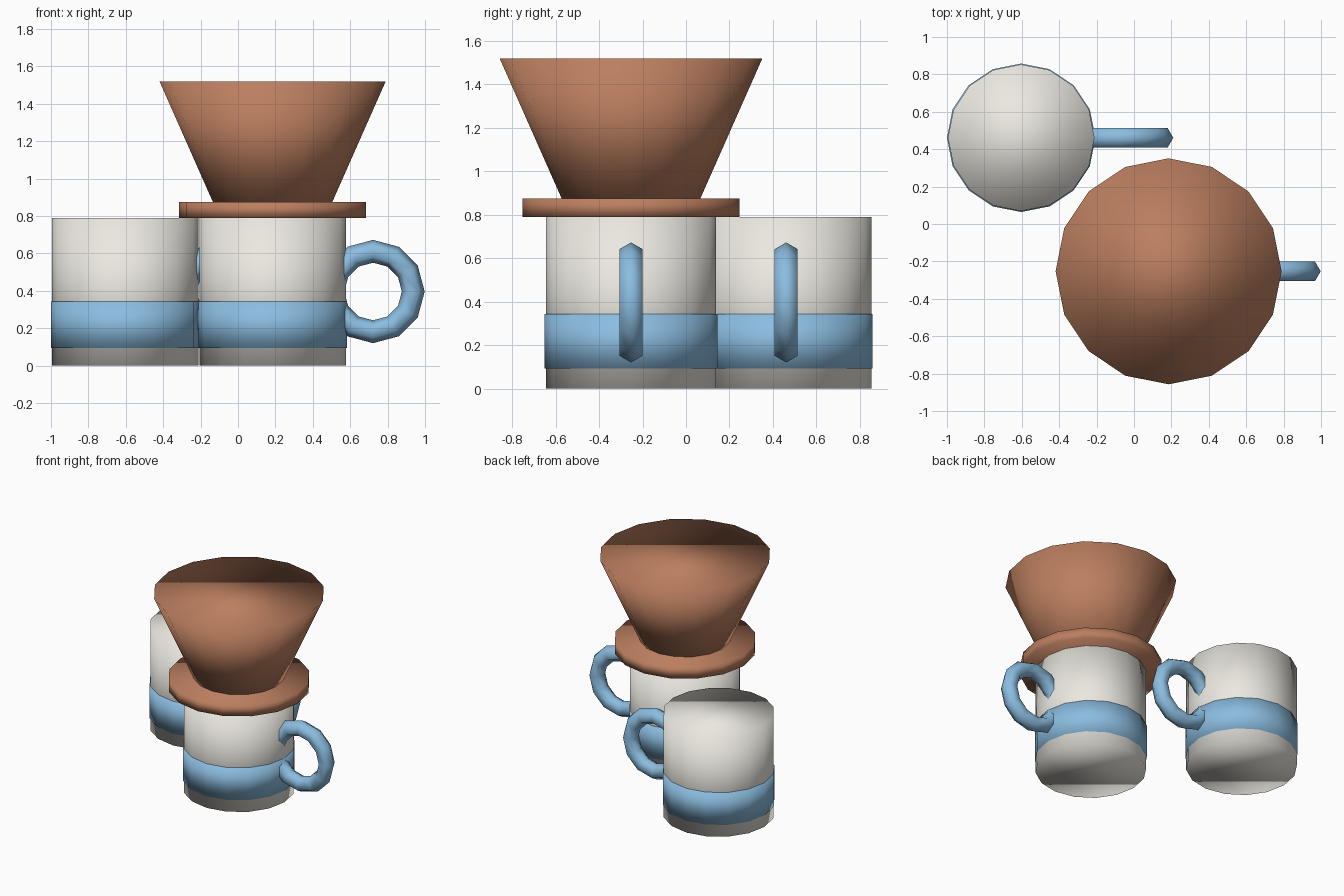
import bpy
from math import pi

if "Cube" in bpy.data.objects:
    bpy.data.objects.remove(bpy.data.objects["Cube"])

SIDES = 16


def material(name, color):
    m = bpy.data.materials.new(name)
    m.diffuse_color = (*color, 1)
    m.use_nodes = True
    m.node_tree.nodes["Principled BSDF"].inputs["Base Color"].default_value = m.diffuse_color
    return m


CREAM = material("cream_glaze", (0.83, 0.81, 0.75))
BLUE = material("blue_glaze", (0.26, 0.51, 0.75))
CLAY = material("clay", (0.50, 0.21, 0.115))


def finish(name, mat):
    # The whole model is smooth shaded, caps included
    ob = bpy.context.object
    ob.name = name
    ob.data.materials.append(mat)
    bpy.ops.object.shade_smooth()
    return ob


def frustum(name, mat, x, y, z0, z1, r0, r1):
    bpy.ops.mesh.primitive_cone_add(vertices=SIDES, radius1=r0, radius2=r1, depth=z1 - z0,
                                    location=(x, y, (z0 + z1) / 2))
    return finish(name, mat)


def mug(prefix, x, y):
    # Solid body, slightly proud colour band, ring handle sunk into the wall
    frustum(prefix + "_body", CREAM, x, y, 0, 0.79, 0.392, 0.392)
    frustum(prefix + "_band", BLUE, x, y, 0.093, 0.342, 0.397, 0.397)
    bpy.ops.mesh.primitive_torus_add(major_segments=12, minor_segments=6,
                                     major_radius=0.215, minor_radius=0.061,
                                     location=(x + 0.537, y, 0.396), rotation=(pi / 2, 0, 0))
    finish(prefix + "_handle", BLUE)


mug("back_mug", -0.603, 0.461)
mug("front_mug", 0.185, -0.253)

# Dripper resting on the front mug
frustum("dripper_plate", CLAY, 0.185, -0.253, 0.79, 0.875, 0.50, 0.50)
frustum("dripper_cone", CLAY, 0.185, -0.253, 0.865, 1.518, 0.315, 0.604)
